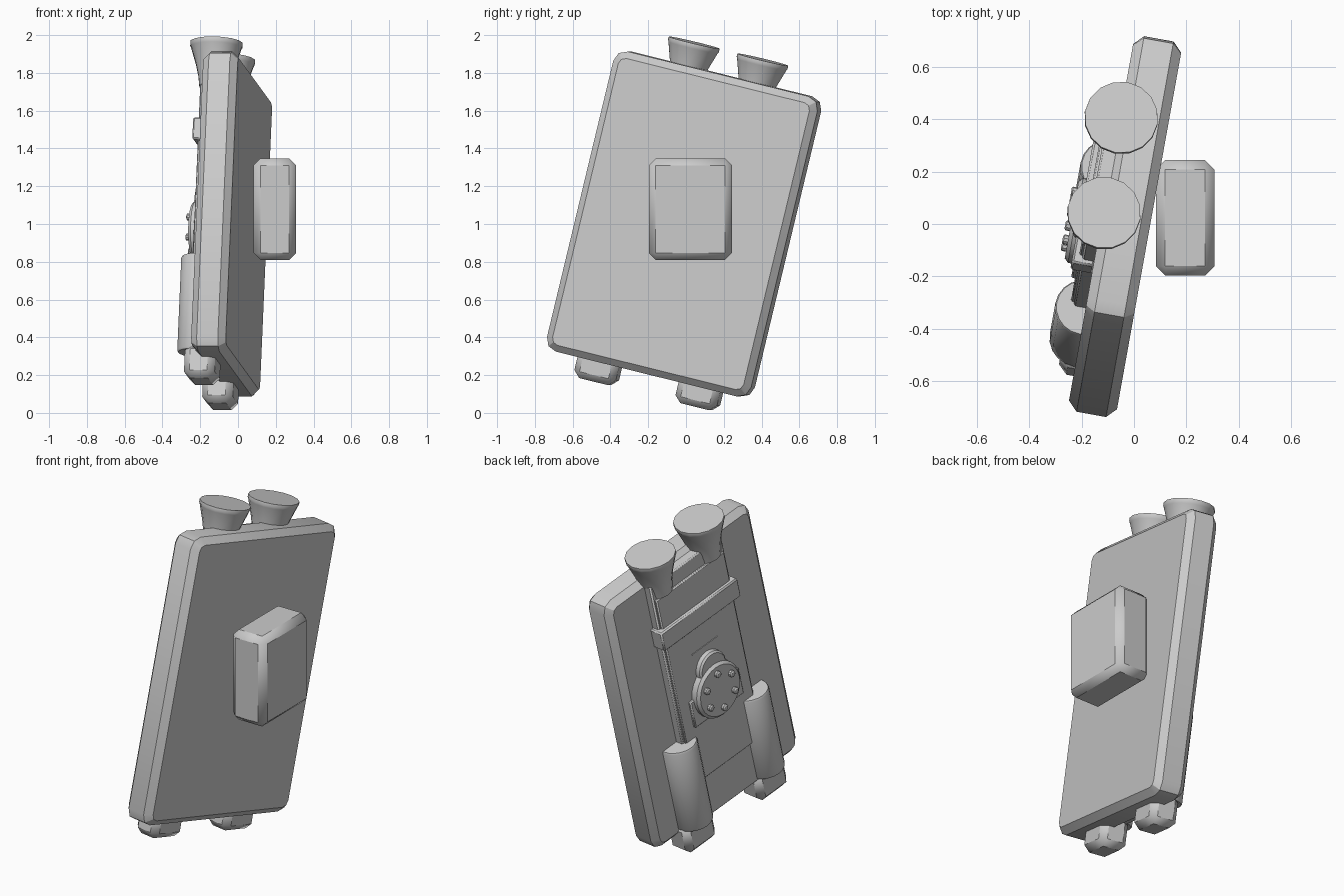
import bpy, bmesh, math
from mathutils import Matrix, Vector

cube = bpy.data.objects.get("Cube")
if cube:
    bpy.data.objects.remove(cube)

grey = bpy.data.materials.new("plain grey")
grey.use_nodes = True
grey.diffuse_color = (0.6, 0.6, 0.6, 1)
grey.node_tree.nodes["Principled BSDF"].inputs["Base Color"].default_value = (0.6, 0.6, 0.6, 1)

# The whole pack leans back and turns; its local -x is the detailed face
LEAN = (Matrix.Translation((-0.034, -0.01, 1.0))
        @ Matrix.Rotation(math.radians(-10.2), 4, "Z")
        @ Matrix.Rotation(math.radians(-13.7), 4, "X"))


def finish(name, bm, matrix, bevel=0, segments=1, angle=35):
    bmesh.ops.recalc_face_normals(bm, faces=bm.faces)
    mesh = bpy.data.meshes.new(name)
    bm.to_mesh(mesh)
    bm.free()
    mesh.materials.append(grey)
    obj = bpy.data.objects.new(name, mesh)
    obj.matrix_world = matrix
    bpy.context.collection.objects.link(obj)
    if bevel:
        mod = obj.modifiers.new("edge bevel", "BEVEL")
        mod.width = bevel
        mod.segments = segments
        mod.limit_method = "ANGLE"
    bpy.ops.object.select_all(action="DESELECT")
    obj.select_set(True)
    bpy.context.view_layer.objects.active = obj
    bpy.ops.object.shade_smooth_by_angle(angle=math.radians(angle))
    return obj


def box(name, low, high, matrix=LEAN, **options):
    low, high = Vector(low), Vector(high)
    bm = bmesh.new()
    bmesh.ops.create_cube(bm, size=1)
    bmesh.ops.scale(bm, vec=high - low, verts=bm.verts)
    bmesh.ops.translate(bm, vec=(low + high) / 2, verts=bm.verts)
    return finish(name, bm, matrix, **options)


def turned(name, centre, profile, axis="Z", sides=16, **options):
    """Stack of rings (radius, height) along local z, or along -x."""
    bm = bmesh.new()
    rings = []
    for radius, height in profile:
        ring = []
        for i in range(sides):
            a = math.tau * i / sides
            ring.append(bm.verts.new((radius * math.cos(a), radius * math.sin(a), height)))
        rings.append(ring)
    for lower, upper in zip(rings, rings[1:]):
        for i in range(sides):
            j = (i + 1) % sides
            bm.faces.new((lower[i], lower[j], upper[j], upper[i]))
    bm.faces.new(rings[0])
    bm.faces.new(rings[-1])
    if axis == "X":
        bmesh.ops.rotate(bm, verts=bm.verts, matrix=Matrix.Rotation(-math.pi / 2, 3, "Y"))
    bmesh.ops.translate(bm, vec=centre, verts=bm.verts)
    return finish(name, bm, LEAN, **options)


# Main slab: rounded outline with chamfered rims
slab_bm = bmesh.new()
bmesh.ops.create_cube(slab_bm, size=1)
bmesh.ops.scale(slab_bm, vec=(0.186, 1.13, 1.635), verts=slab_bm.verts)
corners = [e for e in slab_bm.edges if abs(e.verts[0].co.x - e.verts[1].co.x) > 0.1]
bmesh.ops.bevel(slab_bm, geom=corners, offset=0.065, segments=2, profile=0.5, affect="EDGES")
rims = [e for e in slab_bm.edges if abs(e.verts[0].co.x - e.verts[1].co.x) < 0.01]
bmesh.ops.bevel(slab_bm, geom=rims, offset=0.036, segments=1, affect="EDGES")
finish("main_slab", slab_bm, LEAN, angle=30)

# Layered panel on the detailed face
box("base_panel", (-0.14, -0.28, -0.78), (-0.06, 0.28, 0.79), bevel=0.008)
box("raised_panel", (-0.153, -0.265, -0.53), (-0.12, 0.265, 0.7), bevel=0.006)
box("cross_strap", (-0.177, -0.3, 0.39), (-0.09, 0.3, 0.51), bevel=0.008)
box("thin_ridge", (-0.157, -0.1, 0.235), (-0.14, 0.1, 0.242))
box("dial_plate", (-0.168, -0.19, -0.19), (-0.13, 0.19, -0.02), bevel=0.006)

# Dial with its ring of studs
turned("small_disc", (0, 0, 0.1), [(0.1, 0.13), (0.1, 0.18), (0.09, 0.19)], "X", sides=24)
turned("dial", (0, 0, -0.04), [(0.165, 0.13), (0.165, 0.19), (0.15, 0.205)], "X", sides=28)
for i in range(6):
    a = math.tau * (i + 0.5) / 6
    turned(f"dial_stud_{i + 1}", (0, 0.11 * math.cos(a), -0.04 + 0.11 * math.sin(a)),
           [(0.019, 0.19), (0.019, 0.221), (0.012, 0.226)], "X", sides=10)

# Paired parts: flared nozzles on top, canisters and feet below
for side, label in ((-1, "front"), (1, "rear")):
    turned(f"{label}_nozzle", (-0.088, side * 0.19, 0),
           [(0.082, 0.7), (0.09, 0.76), (0.105, 0.82), (0.136, 0.915), (0.141, 0.925), (0.14, 0.942)])
    turned(f"{label}_canister", (-0.1, side * 0.28, 0),
           [(0.105, -0.77), (0.11, -0.76), (0.11, -0.26), (0.105, -0.25)], sides=20)
    box(f"{label}_foot", (-0.155, side * 0.28 - 0.115, -0.927),
        (0.01, side * 0.28 + 0.115, -0.74), bevel=0.035)

# Upright chamfered block beside the plain face
box("side_block", (0.083, -0.197, 0.81), (0.307, 0.243, 1.347), Matrix.Identity(4), bevel=0.036)
